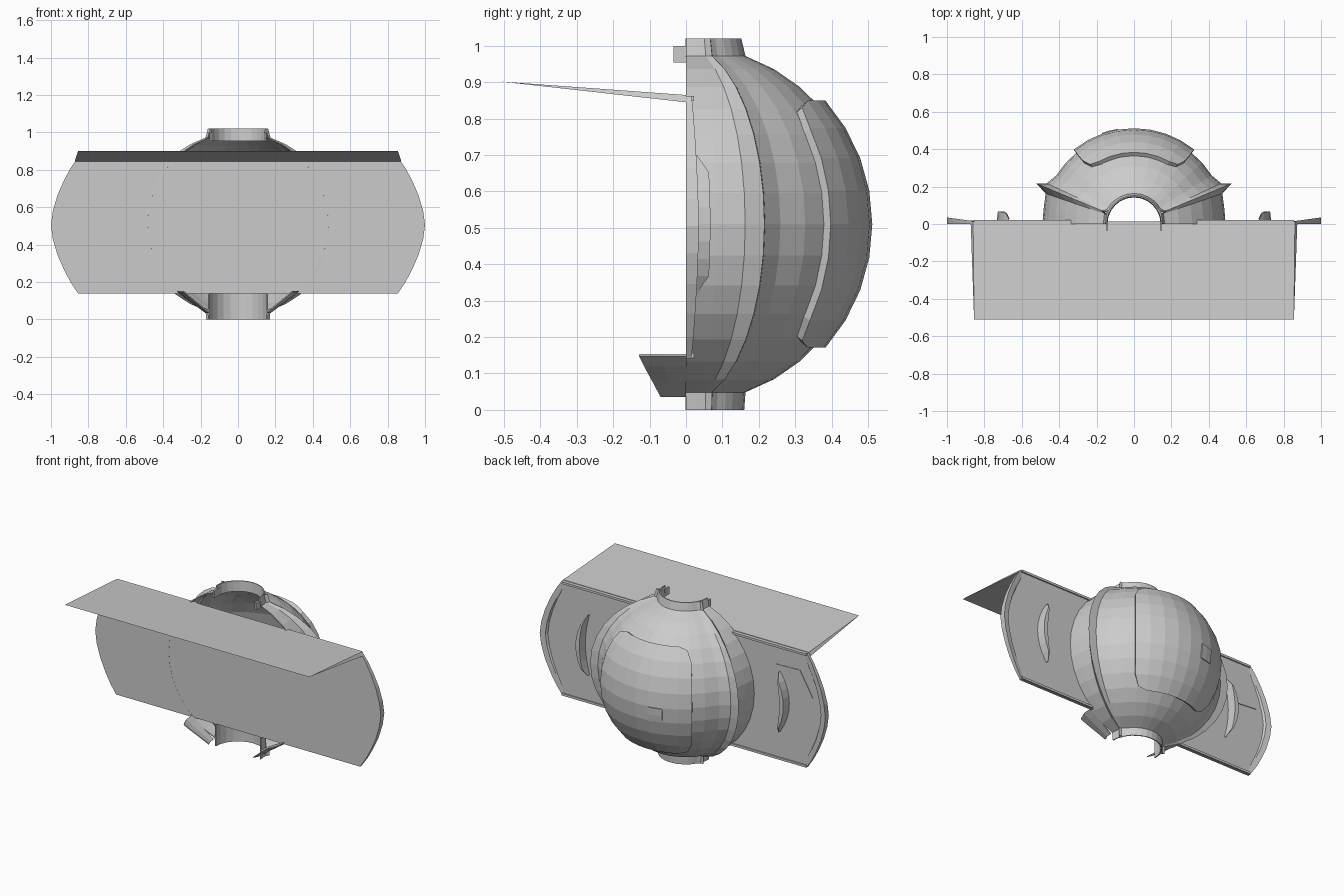
import bpy
from math import sin, cos, radians, sqrt

if "Cube" in bpy.data.objects:
    bpy.data.objects.remove(bpy.data.objects["Cube"])

ZC = 0.51  # height of the sphere centre


def make(name, verts, faces, thick=0):
    me = bpy.data.meshes.new(name)
    me.from_pydata(verts, [], faces)
    me.update()
    ob = bpy.data.objects.new(name, me)
    bpy.context.collection.objects.link(ob)
    if thick:
        m = ob.modifiers.new("thickness", 'SOLIDIFY')
        m.thickness = thick
        m.offset = -1
    return ob


def lathe(name, profile, azimuths, thick=0):
    """Sweep (r, z) profile over (angle, radial scale) pairs."""
    n = len(profile)
    verts = [(r * s * cos(radians(a)), r * s * sin(radians(a)), z)
             for a, s in azimuths for r, z in profile]
    faces = [(i * n + j, (i + 1) * n + j, (i + 1) * n + j + 1, i * n + j + 1)
             for i in range(len(azimuths) - 1) for j in range(n - 1)]
    return make(name, verts, faces, thick)


def arc(radius, lo, hi, steps):
    return [(radius * cos(radians(p)), ZC + radius * sin(radians(p)))
            for p in [lo + (hi - lo) * k / steps for k in range(steps + 1)]]


def prism(name, outline, y0, y1):
    """Extrude an (x, z) outline from y0 to y1."""
    n = len(outline)
    verts = [(x, y0, z) for x, z in outline] + [(x, y1, z) for x, z in outline]
    faces = [tuple(range(n)), tuple(range(2 * n - 1, n - 1, -1))]
    faces += [(i, i + n, (i + 1) % n + n, (i + 1) % n) for i in range(n)]
    return make(name, verts, faces)


# Half-round shell with two sharp vertical ridges and short necks
half = [(0, 1), (10, 1.0), (19, 1.02), (22.5, 1.15), (25, 1.05), (32, 1.0), (42, 1), (52, 1),
        (64, 1), (77, 1)]
az = half + [(90, 1)] + [(180 - a, s) for a, s in reversed(half)]
profile = [(0.16, 0)] + arc(0.49, -70.5, 70.5, 14) + [(0.152, 1.02)]
lathe("shell", profile, az, 0.006)

# Raised rear panel, corners pulled in
panel_az = [(51 + 78 * k / 8, 1) for k in range(9)]
panel_prof = arc(0.512, -41.5, 41.5, 8)
panel = lathe("rear_panel", panel_prof, panel_az, 0.03)
pv = panel.data.vertices
for i, nb in ((0, 10), (8, 16), (72, 64), (80, 70)):
    pv[i].co = pv[i].co.lerp(pv[nb].co, 0.25)

# Small square badge on the rear panel
lathe("rear_badge", arc(0.516, -10.5, -0.5, 2), [(99.5, 1), (104.5, 1), (109.5, 1)], 0.01)

# Lower shell wings wrapping forward, inner lower collar, upper collar
wing_prof = [(0.175, 0.035), (0.235, 0.08), (0.29, 0.12), (0.325, 0.148)]
for side in (1, -1):
    base = [(-24, 0.98), (-12, 1), (0, 1)]
    if side < 0:
        base = [(180 - a, s) for a, s in reversed(base)]
    lathe("lower_wing", wing_prof, base, 0.006)
    x = 0.145 * side
    prism("upper_collar_tab", [(x - 0.006, 0.955), (x + 0.006, 0.955),
                               (x + 0.006, 1.0), (x - 0.006, 1.0)], -0.035, 0.01)
fan = [(15 * k, 1) for k in range(13)]
lathe("lower_collar", [(0.16, 0), (0.16, 0.14)], fan, 0.006)
lathe("upper_collar", [(0.148, 0.955), (0.152, 1.02)], fan, 0.006)

# Front plate with bowed ends
end = [(0.855, 0.14), (0.895, 0.20), (0.93, 0.265), (0.965, 0.345), (0.99, 0.43), (1.0, 0.505),
       (0.99, 0.58), (0.965, 0.665), (0.93, 0.745), (0.895, 0.81), (0.86, 0.862)]
prism("front_plate", end + [(-x, z) for x, z in reversed(end)], 0, 0.014)

for side in (1, -1):
    # End rim growing thicker towards the tip
    verts, faces = [], []
    for x, z in end:
        d = 0.015 + 0.02 * (x - 0.855) / 0.145
        verts += [(side * x, 0, z), (side * x, d, z), (side * (x - 0.035), d - 0.006, z),
                  (side * (x - 0.045), 0.01, z)]
    for i in range(len(end) - 1):
        faces += [(4 * i + k, 4 * i + k + 1, 4 * i + k + 5, 4 * i + k + 4) for k in range(3)]
    make("end_rim", verts, faces)

    # Top and bottom lips
    for z in (0.142, 0.848):
        prism("plate_lip", [(side * 0.3, z), (side * 0.855, z),
                            (side * 0.855, z + 0.014), (side * 0.3, z + 0.014)], 0.012, 0.022)

    # Crescent grip behind the plate
    verts, faces = [], []
    N = 8
    for k in range(N + 1):
        t = 2 * k / N - 1
        bow = 1 - t * t
        xo, xi = 0.672 + 0.062 * bow, 0.664 + 0.03 * bow
        top = 0.03 if abs(t) == 1 else 0.055 + 0.012 * sqrt(bow)
        z = ZC + 0.19 * t
        verts += [(side * xi, 0.01, z), (side * (xi + 0.006), top, z),
                  (side * (xo - 0.006), top, z), (side * xo, 0.01, z)]
    for i in range(N):
        faces += [(4 * i + k, 4 * i + k + 1, 4 * i + k + 5, 4 * i + k + 4) for k in range(3)]
    faces += [(0, 1, 2, 3), tuple(4 * N + k for k in range(4))]
    make("grip", verts, faces)

# Slanted label patch on one end
prism("label_patch", [(-0.64, 0.74), (-0.81, 0.745), (-0.90, 0.59), (-0.77, 0.58)], 0.012, 0.018)

# Wedge-shaped visor flap, thin at the front edge
make("visor", [(-0.855, -0.51, 0.902), (0.855, -0.51, 0.902),
               (-0.86, 0, 0.865), (0.86, 0, 0.865), (-0.873, 0, 0.845), (0.873, 0, 0.845)],
     [(0, 1, 3, 2), (0, 4, 5, 1), (0, 2, 4), (1, 5, 3), (2, 3, 5, 4)])
